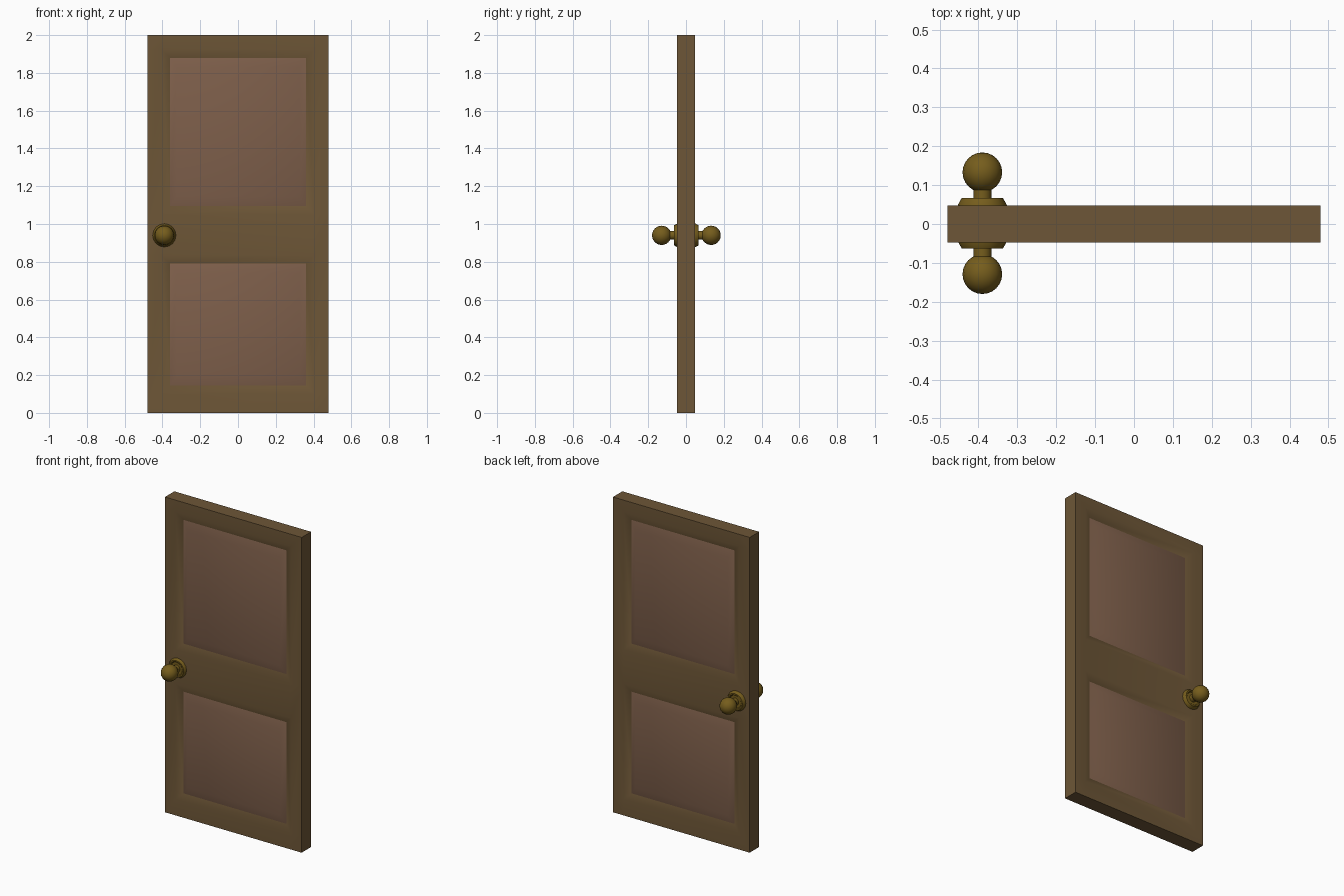
import bpy, bmesh, math
from mathutils import Matrix

if "Cube" in bpy.data.objects:
    bpy.data.objects.remove(bpy.data.objects["Cube"])

H = 0.047           # half thickness of the door
VALLEY = 0.030      # half thickness at the groove around each panel
FACE = 0.046        # half thickness at the raised panel face


def material(name, rgb):
    m = bpy.data.materials.new(name)
    m.diffuse_color = (*rgb, 1)
    m.use_nodes = True
    m.node_tree.nodes["Principled BSDF"].inputs["Base Color"].default_value = m.diffuse_color
    return m


def finish(bm, name, mat):
    bmesh.ops.remove_doubles(bm, verts=bm.verts, dist=1e-5)
    bmesh.ops.recalc_face_normals(bm, faces=bm.faces)
    mesh = bpy.data.meshes.new(name)
    bm.to_mesh(mesh)
    bm.free()
    mesh.materials.append(mat)
    ob = bpy.data.objects.new(name, mesh)
    bpy.context.collection.objects.link(ob)
    bpy.ops.object.select_all(action='DESELECT')
    ob.select_set(True)
    bpy.context.view_layer.objects.active = ob
    bpy.ops.object.shade_smooth_by_angle(angle=math.radians(30))
    return ob


def rect(bm, x, z0, z1, y):
    return [bm.verts.new(p) for p in ((-x, y, z0), (x, y, z0), (x, y, z1), (-x, y, z1))]


def bridge(bm, a, b):
    for i in range(4):
        j = (i + 1) % 4
        bm.faces.new((a[i], a[j], b[j], b[i]))


wood = material("frame_wood", (0.155, 0.094, 0.038))
panel_wood = material("panel_wood", (0.21, 0.115, 0.07))
brass = material("brass", (0.18, 0.11, 0.012))

openings = [("lower_panel", 0.10, 0.835), ("upper_panel", 1.05, 1.925)]
BEVEL = 0.045

# Frame: stiles and rails around two openings with sloped mouldings
bm = bmesh.new()
xs = [-0.48, -0.405, 0.405, 0.48]
zs = [0, 0.10, 0.835, 1.05, 1.925, 2]
for y in (-H, H):
    for i in range(3):
        for k in range(5):
            if i == 1 and k in (1, 3):
                continue
            bm.faces.new([bm.verts.new((x, y, z)) for x, z in (
                (xs[i], zs[k]), (xs[i + 1], zs[k]), (xs[i + 1], zs[k + 1]), (xs[i], zs[k + 1]))])
for i in range(3):
    for z in (0, 2):
        bm.faces.new([bm.verts.new(p) for p in (
            (xs[i], -H, z), (xs[i + 1], -H, z), (xs[i + 1], H, z), (xs[i], H, z))])
for k in range(5):
    for x in (-0.48, 0.48):
        bm.faces.new([bm.verts.new(p) for p in (
            (x, -H, zs[k]), (x, H, zs[k]), (x, H, zs[k + 1]), (x, -H, zs[k + 1]))])
for _, z0, z1 in openings:
    loops = [rect(bm, 0.405, z0, z1, -H),
             rect(bm, 0.36, z0 + BEVEL, z1 - BEVEL, -VALLEY),
             rect(bm, 0.36, z0 + BEVEL, z1 - BEVEL, VALLEY),
             rect(bm, 0.405, z0, z1, H)]
    for a, b in zip(loops, loops[1:]):
        bridge(bm, a, b)
finish(bm, "door_frame", wood)

# Raised panels, bevelled on both faces
for name, z0, z1 in openings:
    bm = bmesh.new()
    z0, z1 = z0 + BEVEL, z1 - BEVEL
    loops = [rect(bm, 0.325, z0 + 0.05, z1 - 0.05, -FACE),
             rect(bm, 0.36, z0, z1, -VALLEY),
             rect(bm, 0.36, z0, z1, VALLEY),
             rect(bm, 0.325, z0 + 0.05, z1 - 0.05, FACE)]
    for a, b in zip(loops, loops[1:]):
        bridge(bm, a, b)
    bm.faces.new(loops[0])
    bm.faces.new(loops[-1])
    finish(bm, name, panel_wood)

# Door knobs: lathed rosette and neck, plus a ball, one per side
for name, side in (("front_knob", -1), ("back_knob", 1)):
    shift = 0.002
    bm = bmesh.new()
    profile = [(0, 0.03), (0.063, 0.03), (0.063, 0.047), (0.053, 0.065),
               (0.045, 0.065), (0.040, 0.060), (0.023, 0.060), (0.023, 0.10)]
    verts = [bm.verts.new((r, side * y + shift, 0)) for r, y in profile]
    edges = [bm.edges.new(e) for e in zip(verts, verts[1:])]
    bmesh.ops.spin(bm, geom=verts + edges, cent=(0, 0, 0), axis=(0, 1, 0),
                   angle=math.tau, steps=16)
    bmesh.ops.create_uvsphere(
        bm, u_segments=16, v_segments=12, radius=0.051,
        matrix=Matrix.Translation((0, side * 0.131 + shift, 0)) @ Matrix.Rotation(math.pi / 2, 4, 'X'))
    ob = finish(bm, name, brass)
    ob.location = (-0.39, 0, 0.94)
